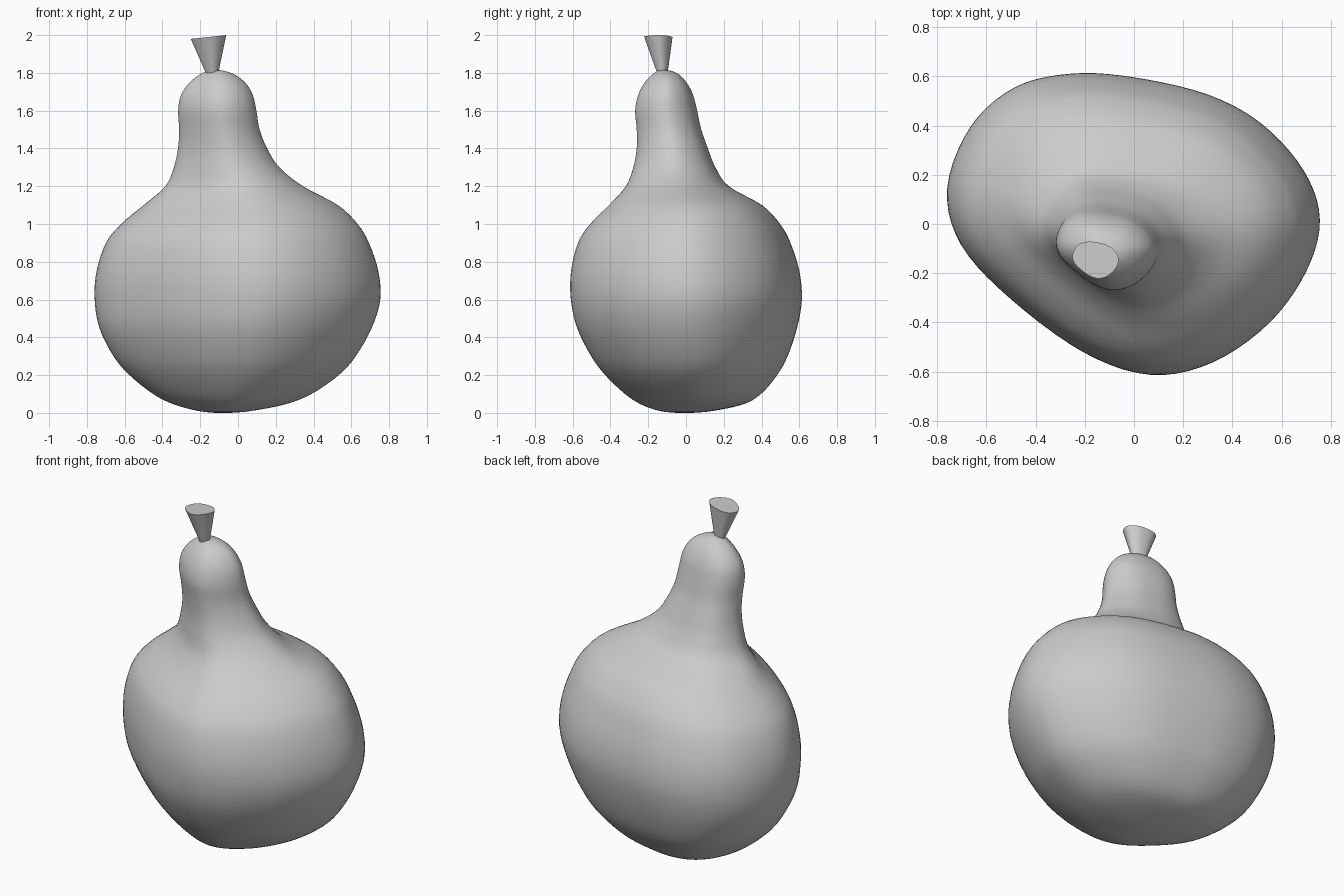
import bpy, bmesh
from mathutils import Vector


def spline(pts, steps, closed=False):
    """Catmull-Rom interpolation through points of any dimension."""
    n, out = len(pts), []
    for i in range(n if closed else n - 1):
        idx = [i - 1, i, i + 1, i + 2]
        idx = [k % n if closed else min(max(k, 0), n - 1) for k in idx]
        a, b, c, d = [pts[k] for k in idx]
        for s in range(steps):
            t = s / steps
            out.append([0.5 * (2*q + (r - p)*t + (2*p - 5*q + 4*r - w)*t*t
                        + (3*q - p - 3*r + w)*t**3) for p, q, r, w in zip(a, b, c, d)])
    if not closed:
        out.append(list(pts[-1]))
    return out


# Lopsided plan outline, shared by body, neck and stem
PLAN = [(0.755, 0.02), (0.69, 0.22), (0.52, 0.41), (0.30, 0.53), (0, 0.6), (-0.25, 0.615),
        (-0.48, 0.56), (-0.66, 0.40), (-0.755, 0.15), (-0.70, -0.08), (-0.50, -0.30),
        (-0.20, -0.52), (0.07, -0.61), (0.32, -0.56), (0.55, -0.40), (0.70, -0.19)]
outline = [(x / 0.757, y / 0.614) for x, y in spline(PLAN, 5, True)]


def loft(name, sections, tilt=0.0, sharp=False):
    """Loft the outline through (z, xmin, xmax, ymin, ymax) sections."""
    bm = bmesh.new()
    rings = []
    for k, (z, x0, x1, y0, y1) in enumerate(sections):
        cx, cy, rx, ry = (x0 + x1)/2, (y0 + y1)/2, (x1 - x0)/2, (y1 - y0)/2
        lift = tilt if k == len(sections) - 1 else 0
        rings.append([bm.verts.new((cx + rx*u, cy + ry*v, z + lift*u)) for u, v in outline])
    n = len(outline)
    for a, b in zip(rings, rings[1:]):
        for i in range(n):
            j = (i + 1) % n
            bm.faces.new((a[i], a[j], b[j], b[i]))
    bm.faces.new(rings[0][::-1])
    bm.faces.new(rings[-1])
    for f in bm.faces:
        f.smooth = not (sharp and len(f.verts) > 4)
    if sharp:
        for e in bm.edges:
            e.smooth = all(f.smooth for f in e.link_faces)
    me = bpy.data.meshes.new(name)
    bm.to_mesh(me)
    bm.free()
    ob = bpy.data.objects.new(name, me)
    bpy.context.collection.objects.link(ob)
    return ob


# Gourd body with neck
BODY = [(0, -0.12, -0.04, -0.05, 0.03), (0.01, -0.21, 0.07, -0.14, 0.14),
        (0.045, -0.34, 0.25, -0.24, 0.30), (0.1, -0.45, 0.39, -0.325, 0.395),
        (0.2, -0.575, 0.535, -0.43, 0.48), (0.3, -0.66, 0.625, -0.505, 0.535),
        (0.45, -0.735, 0.71, -0.58, 0.585), (0.6, -0.76, 0.755, -0.613, 0.61),
        (0.75, -0.75, 0.745, -0.612, 0.597), (0.9, -0.70, 0.695, -0.575, 0.55),
        (1.0, -0.62, 0.635, -0.51, 0.495), (1.1, -0.50, 0.53, -0.41, 0.40),
        (1.2, -0.385, 0.345, -0.32, 0.225), (1.3, -0.34, 0.22, -0.28, 0.155),
        (1.4, -0.318, 0.155, -0.262, 0.115), (1.5, -0.312, 0.115, -0.262, 0.08),
        (1.6, -0.317, 0.098, -0.27, 0.058), (1.68, -0.303, 0.08, -0.255, 0.038),
        (1.745, -0.26, 0.042, -0.222, 0.005), (1.79, -0.205, -0.015, -0.18, -0.035),
        (1.81, -0.16, -0.07, -0.15, -0.075), (1.815, -0.14, -0.11, -0.13, -0.105)]
loft("gourd_body", spline(BODY, 4))

# Flared stem with a flat, slightly tilted top
loft("stem", [(1.78, -0.165, -0.107, -0.148, -0.1), (1.81, -0.175, -0.102, -0.157, -0.096),
              (1.99, -0.25, -0.062, -0.222, -0.072)], tilt=0.01, sharp=True)
